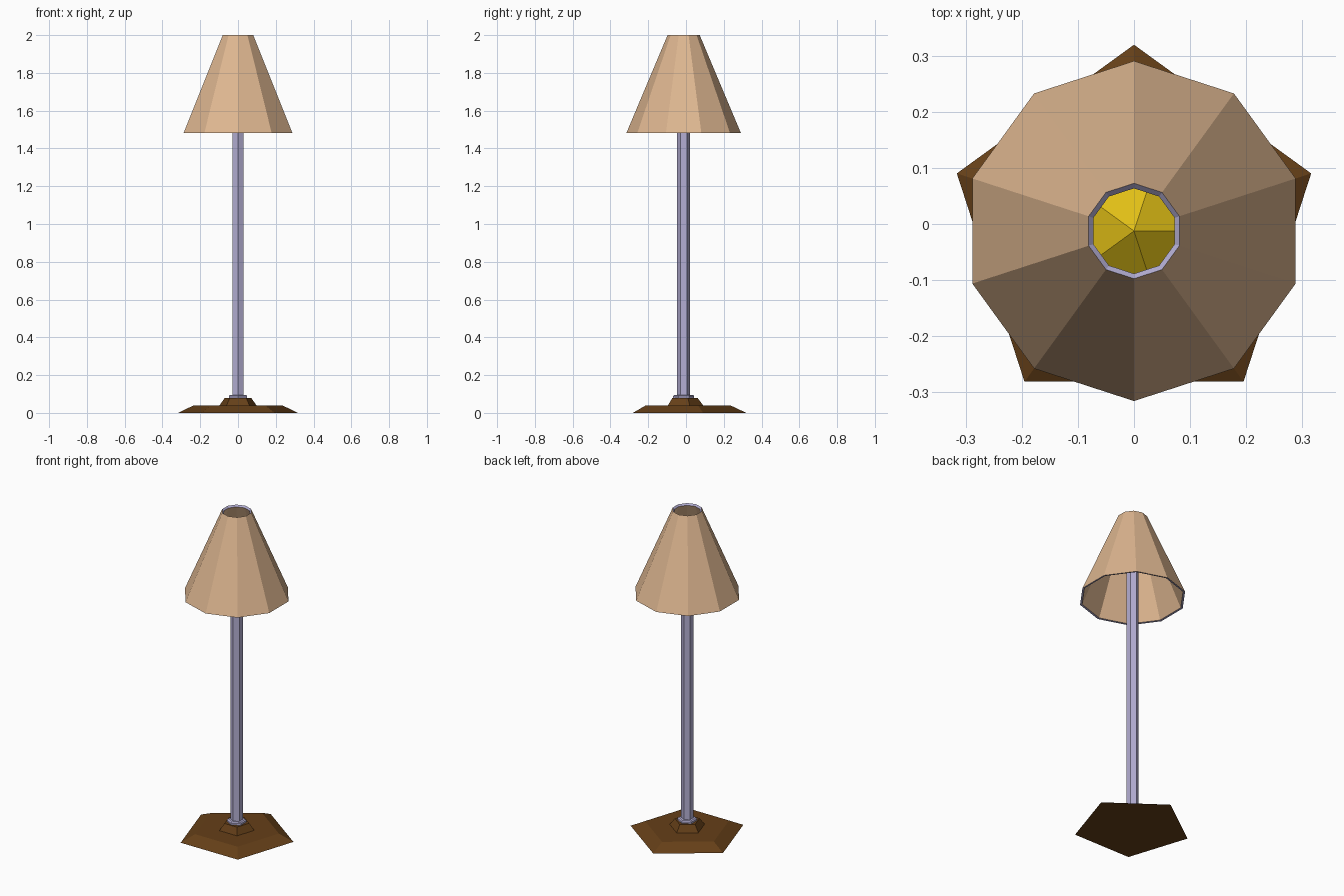
import bpy
import math

if "Cube" in bpy.data.objects:
    bpy.data.objects.remove(bpy.data.objects["Cube"])

CY = -0.0125  # shared axis of all parts


def material(name, rgb):
    m = bpy.data.materials.new(name)
    m.diffuse_color = (*rgb, 1)
    m.use_nodes = True
    m.node_tree.nodes["Principled BSDF"].inputs["Base Color"].default_value = m.diffuse_color
    return m


wood = material("dark_wood", (0.13, 0.05, 0.009))
metal = material("metal", (0.46, 0.43, 0.66))
fabric = material("fabric", (0.73, 0.47, 0.28))
glow = material("bulb_yellow", (0.76, 0.53, 0.008))


def lathe(name, profile, sides, mats, start=90, closed=False, band_mats=None):
    """Sweep (radius, z) points around the axis with flat faces; radius 0 makes a tip."""
    verts, rings, faces, idx = [], [], [], []
    for r, z in profile:
        n = 1 if r == 0 else sides
        rings.append([len(verts) + i for i in range(n)])
        for i in range(n):
            a = math.radians(start) + 2 * math.pi * i / sides
            verts.append((r * math.cos(a), CY + r * math.sin(a), z))
    pairs = list(zip(rings, rings[1:]))
    if closed:
        pairs.append((rings[-1], rings[0]))
    for b, (lo, hi) in enumerate(pairs):
        for i in range(sides):
            j = (i + 1) % sides
            if len(hi) == 1:
                faces.append((lo[i], lo[j], hi[0]))
            else:
                faces.append((lo[i], lo[j], hi[j], hi[i]))
            idx.append(band_mats[b] if band_mats else 0)
    if not closed:
        faces.append(tuple(reversed(rings[0])))
        idx.append(0)
        if len(rings[-1]) > 1:
            faces.append(tuple(rings[-1]))
            idx.append(0)
    me = bpy.data.meshes.new(name)
    me.from_pydata(verts, [], faces)
    for m in mats:
        me.materials.append(m)
    me.polygons.foreach_set("material_index", idx)
    me.update()
    ob = bpy.data.objects.new(name, me)
    bpy.context.collection.objects.link(ob)
    return ob


# Stepped five-sided foot
lathe("base", [(0.332, 0), (0.247, 0.04), (0.103, 0.04), (0.073, 0.08)], 5, [wood])

# Six-sided collar and pole
lathe("collar", [(0.055, 0.08), (0.055, 0.09), (0.048, 0.096)], 6, [metal])
lathe("pole", [(0.034, 0.085), (0.034, 1.69)], 6, [metal])

# Five-sided bulb on top of the pole, hidden inside the shade
lathe("bulb", [(0.04, 1.67), (0.115, 1.76), (0.115, 1.81), (0, 1.89)], 5, [glow], start=0)

# Ten-sided hollow shade with metal rims
lathe("shade", [(0.303, 1.482), (0.085, 2.0), (0.076, 1.99), (0.291, 1.484)], 10,
      [fabric, metal], closed=True, band_mats=[0, 1, 0, 1])
